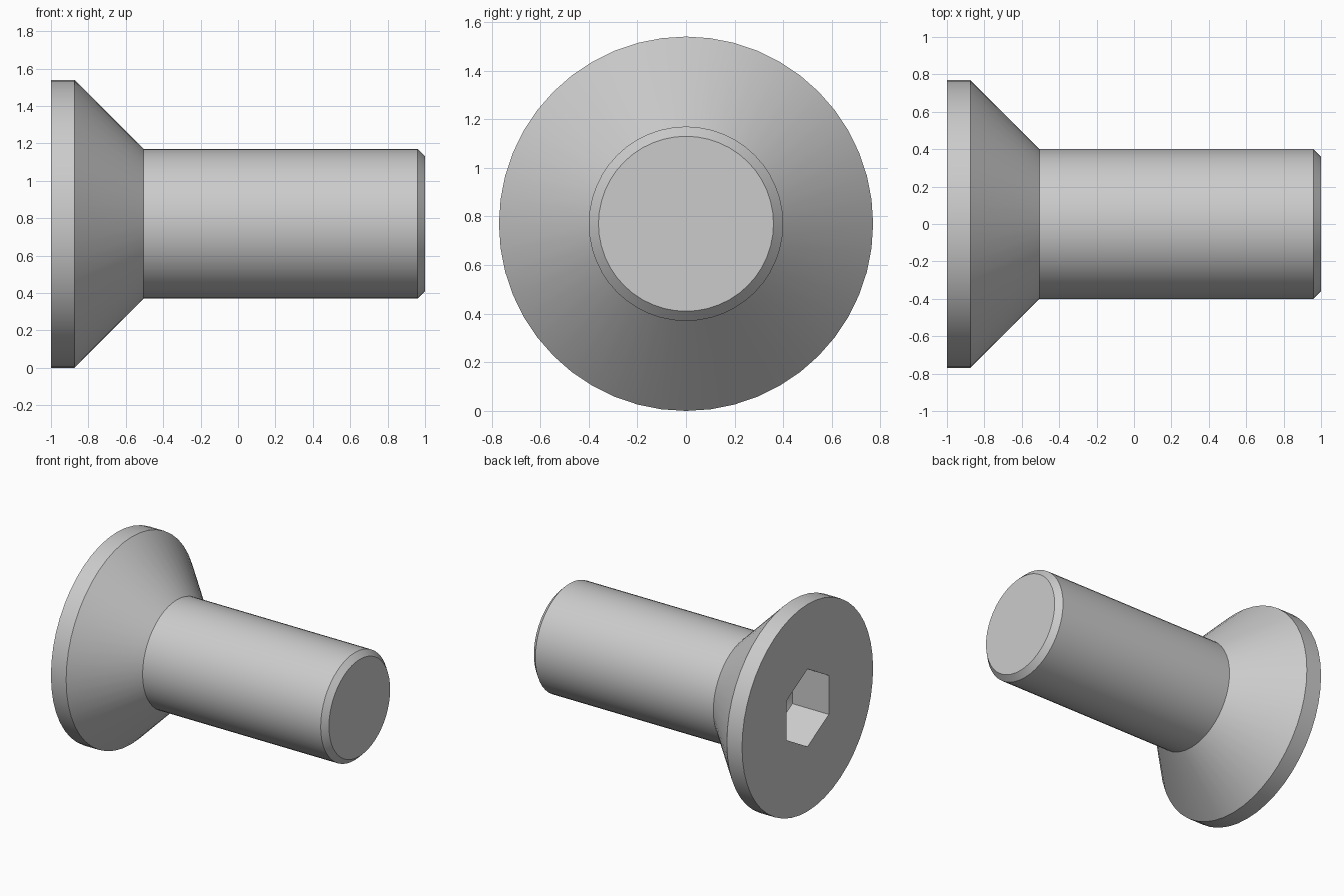
import bpy, bmesh, math

if "Cube" in bpy.data.objects:
    bpy.data.objects.remove(bpy.data.objects["Cube"])

N = 48            # sides around the axis (multiple of 6 so the hex corners line up)
ZC = 0.77         # height of the screw axis


def circle_radius(r):
    return lambda a: r


def hex_radius(apothem):
    # corners point straight up and down
    return lambda a: apothem / math.cos((a % (math.pi / 3)) - math.pi / 6)


bm = bmesh.new()


def ring(x, radius):
    verts = []
    for i in range(N):
        a = 2 * math.pi * i / N
        r = radius(a)
        verts.append(bm.verts.new((x, r * math.sin(a), ZC + r * math.cos(a))))
    return verts


# Socket floor to rim, then the head, cone, shank and chamfered tip
sections = [
    (-0.70, hex_radius(0.25)),
    (-1.00, hex_radius(0.25)),
    (-1.00, circle_radius(0.77)),
    (-0.875, circle_radius(0.77)),
    (-0.505, circle_radius(0.40)),
    (0.96, circle_radius(0.40)),
    (1.00, circle_radius(0.36)),
]
rings = [ring(x, r) for x, r in sections]
for lower, upper in zip(rings, rings[1:]):
    for i in range(N):
        j = (i + 1) % N
        bm.faces.new((lower[i], lower[j], upper[j], upper[i]))

# Flat tip and shallow drilled cone at the bottom of the socket
bm.faces.new(rings[-1])
apex = bm.verts.new((-0.61, 0, ZC))
for i in range(N):
    bm.faces.new((rings[0][i], rings[0][(i + 1) % N], apex))
bmesh.ops.recalc_face_normals(bm, faces=bm.faces[:])

mesh = bpy.data.meshes.new("countersunk_screw")
bm.to_mesh(mesh)
bm.free()
screw = bpy.data.objects.new("countersunk_screw", mesh)
bpy.context.collection.objects.link(screw)

# Smooth round surfaces, crisp edges
bpy.context.view_layer.objects.active = screw
screw.select_set(True)
bpy.ops.object.shade_smooth_by_angle(angle=math.radians(25))
